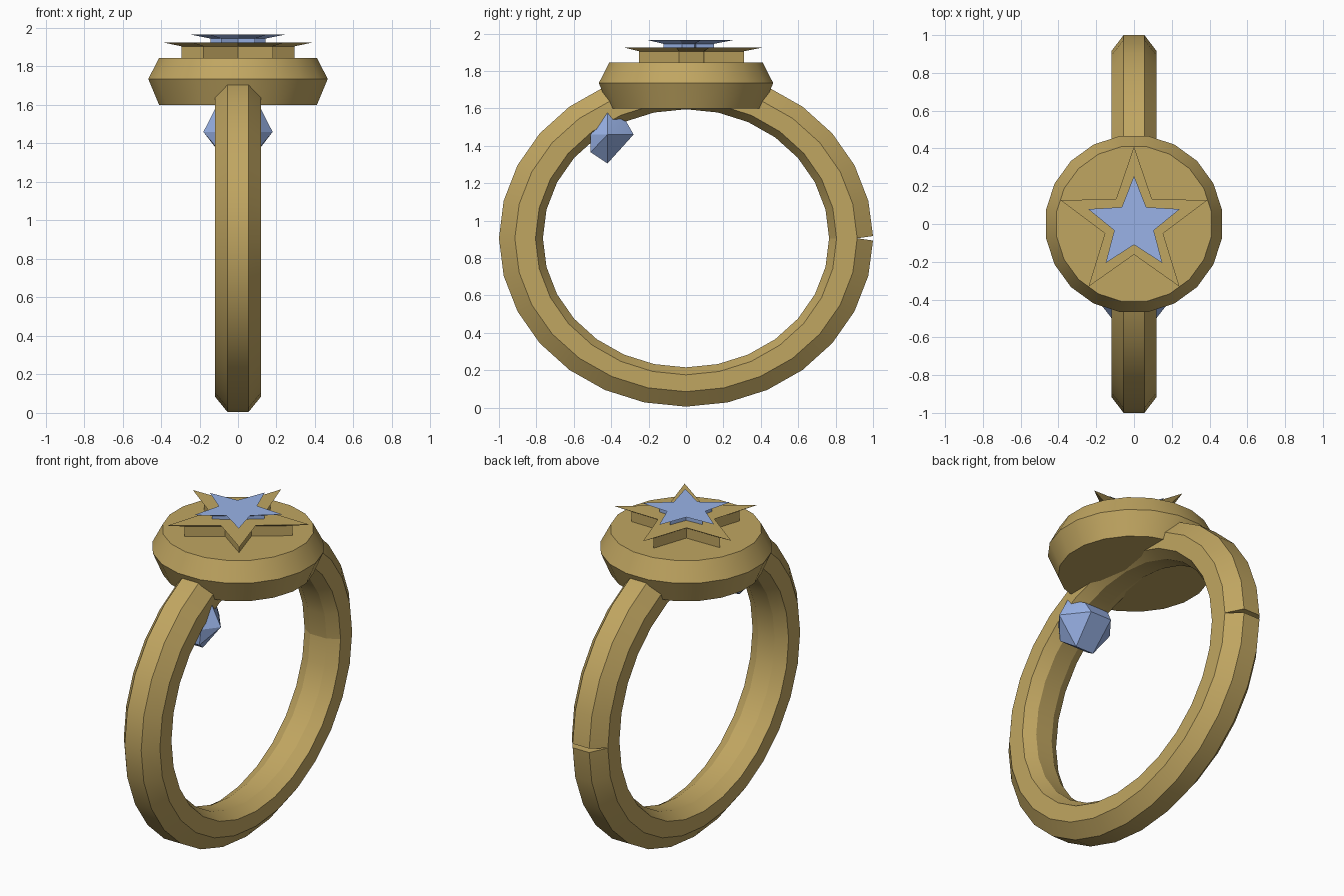
import bpy, bmesh
from math import sin, cos, pi, radians

if "Cube" in bpy.data.objects:
    bpy.data.objects.remove(bpy.data.objects["Cube"])


def material(name, color):
    m = bpy.data.materials.new(name)
    m.diffuse_color = color
    m.use_nodes = True
    m.node_tree.nodes["Principled BSDF"].inputs["Base Color"].default_value = m.diffuse_color
    return m


gold = material("gold", (0.53, 0.38, 0.12, 1))
blue = material("blue_stone", (0.32, 0.45, 0.80, 1))


def finish(name, bm, mat):
    bmesh.ops.recalc_face_normals(bm, faces=bm.faces)
    me = bpy.data.meshes.new(name)
    bm.to_mesh(me)
    bm.free()
    me.materials.append(mat)
    ob = bpy.data.objects.new(name, me)
    bpy.context.collection.objects.link(ob)
    bpy.ops.object.select_all(action='DESELECT')
    ob.select_set(True)
    bpy.context.view_layer.objects.active = ob
    bpy.ops.object.shade_smooth_by_angle(angle=radians(25))
    return ob


def loft(name, loops, mat):
    """Skin equal-length closed loops and cap both ends."""
    bm = bmesh.new()
    rows = [[bm.verts.new(p) for p in loop] for loop in loops]
    n = len(rows[0])
    for a, b in zip(rows, rows[1:]):
        for i in range(n):
            j = (i + 1) % n
            bm.faces.new((a[i], a[j], b[j], b[i]))
    bm.faces.new(rows[0])
    bm.faces.new(rows[-1])
    return finish(name, bm, mat)


# Band: eight-sided section swept around an oval, with a small open seam at +y
SEGS, CZ = 28, 0.905
half = [(0.055, 1.0, 0.9), (0.12, 0.915, 0.82), (0.12, 0.805, 0.73), (0.055, 0.765, 0.69)]
section = half + [(-x, ry, rz) for x, ry, rz in reversed(half)]
loops = []
for k in range(SEGS + 1):
    a = 2 * pi * k / SEGS
    seam = -0.012 if k == SEGS else (0.012 if k == 0 else 0)
    loops.append([(x, ry * cos(a), CZ + rz * sin(a) + (seam if ry > 0.95 else 0))
                  for x, ry, rz in section])
loft("band", loops, gold)


# Round head with bevelled rim
def circle(r, z, n=20):
    return [(r * cos(2 * pi * (i + 0.5) / n), r * sin(2 * pi * (i + 0.5) / n), z)
            for i in range(n)]


loft("head", [circle(0.415, 1.6), circle(0.472, 1.735), circle(0.415, 1.845)], gold)


# Flared five-pointed stars: upright wall, then a lip that widens to the top
def star(ro, ri, z):
    return [((ri if i % 2 else ro) * sin(pi * i / 5),
             (ri if i % 2 else ro) * cos(pi * i / 5), z) for i in range(10)]


loft("star_setting", [star(0.31, 0.122, 1.84), star(0.31, 0.122, 1.905),
                      star(0.41, 0.162, 1.925)], gold)
loft("star_stone", [star(0.15, 0.065, 1.92), star(0.15, 0.065, 1.945),
                    star(0.255, 0.11, 1.965)], blue)

# Faceted stone lodged in the inside of the band
bm = bmesh.new()
for x, y, z in [(0.18, -0.42, 1.46), (0.11, -0.51, 1.46), (0.1, -0.51, 1.365),
                (0.06, -0.42, 1.305), (0.07, -0.28, 1.46), (0.08, -0.32, 1.53),
                (0.12, -0.42, 1.577)]:
    for s in (1, -1):
        bm.verts.new((s * x, y, z))
bmesh.ops.convex_hull(bm, input=bm.verts)
finish("inner_stone", bm, blue)
